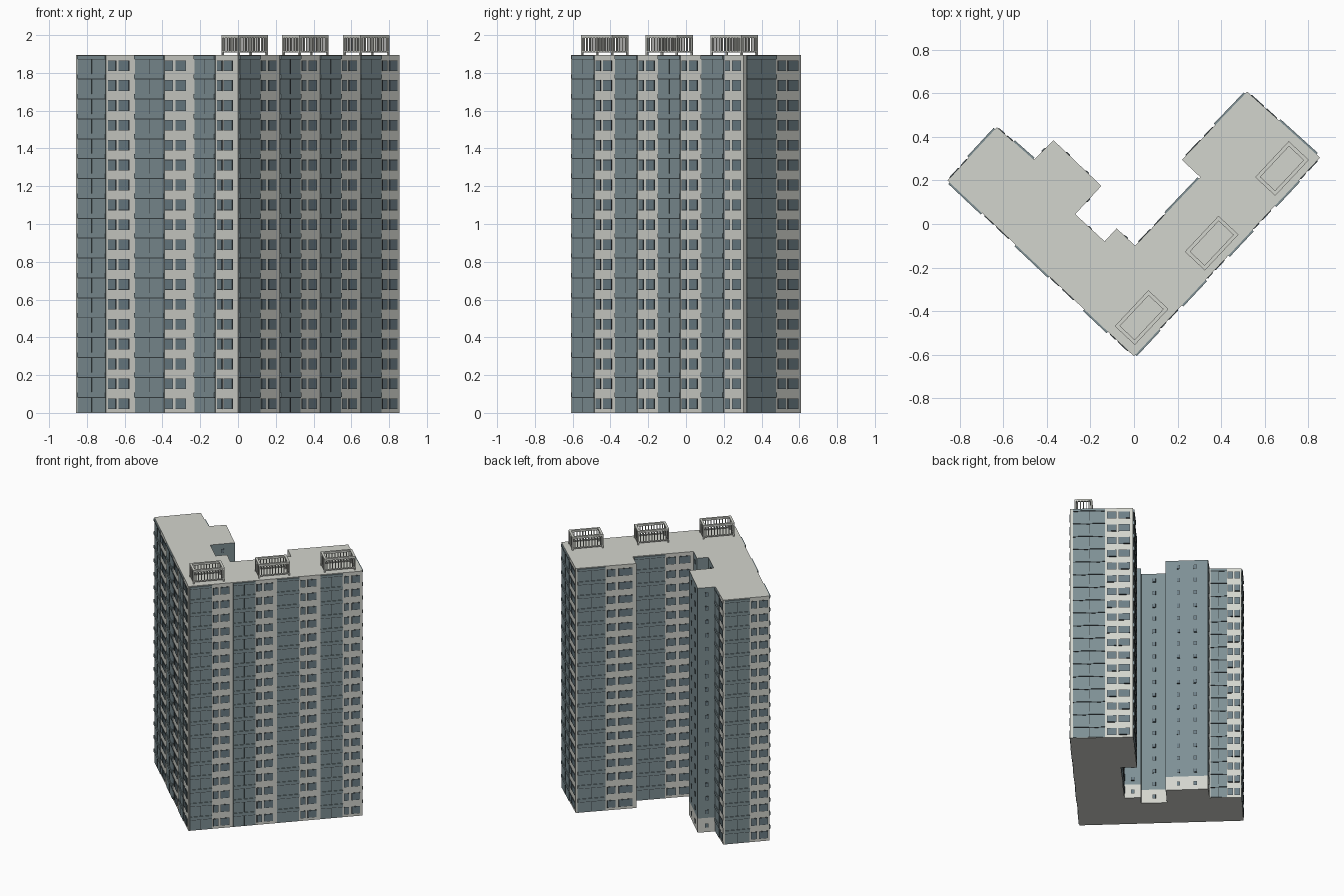
import bpy, bmesh
from mathutils import Vector

if "Cube" in bpy.data.objects:
    bpy.data.objects.remove(bpy.data.objects["Cube"])

FLOORS, ROOF, BASE = 18, 1.895, 0.11
STEP = ROOF / FLOORS


def material(name, rgb):
    m = bpy.data.materials.new(name)
    m.diffuse_color = (*rgb, 1)
    m.use_nodes = True
    m.node_tree.nodes["Principled BSDF"].inputs["Base Color"].default_value = m.diffuse_color
    return m


wall = material("pale wall", (0.65, 0.66, 0.61))
blue = material("blue grey paint", (0.21, 0.28, 0.30))
glass = material("window glass", (0.15, 0.21, 0.24))
dark = material("dark trim", (0.04, 0.05, 0.055))

# Footprint corners, counterclockwise from the front corner
PLAN = [Vector(p) for p in (
    (0, -0.608), (0.855, 0.305), (0.52, 0.608), (0.22, 0.295), (0.305, 0.215),
    (0.005, -0.1), (-0.08, -0.02), (-0.135, -0.08), (-0.27, 0.045),
    (-0.15, 0.175), (-0.37, 0.385), (-0.46, 0.295), (-0.63, 0.445), (-0.857, 0.2))]
N = len(PLAN)
PAINTED = range(5, 11)          # blue courtyard walls


def finish(bm, name, *mats):
    bmesh.ops.recalc_face_normals(bm, faces=bm.faces)
    me = bpy.data.meshes.new(name)
    bm.to_mesh(me)
    bm.free()
    ob = bpy.data.objects.new(name, me)
    for m in mats:
        me.materials.append(m)
    bpy.context.collection.objects.link(ob)
    return ob


def box(bm, origin, along, out, s, d, z):
    """Box spanning s along a direction, d outward and z upward."""
    v = [bm.verts.new((*(origin + along * a + out * b), c))
         for c in z for a, b in ((s[0], d[0]), (s[1], d[0]), (s[1], d[1]), (s[0], d[1]))]
    for f in ((3, 2, 1, 0), (4, 5, 6, 7), (0, 1, 5, 4), (1, 2, 6, 5), (2, 3, 7, 6), (3, 0, 4, 7)):
        bm.faces.new([v[i] for i in f])


# Tower body: base storey and painted upper walls
bm = bmesh.new()
rings = [[bm.verts.new((*p, z)) for p in PLAN] for z in (0, BASE, ROOF)]
bm.faces.new(rings[0][::-1])
bm.faces.new(rings[2])
for level in (0, 1):
    lo, hi = rings[level], rings[level + 1]
    for i in range(N):
        j = (i + 1) % N
        f = bm.faces.new((lo[i], lo[j], hi[j], hi[i]))
        f.material_index = 1 if level and i in PAINTED else 0
finish(bm, "tower_body", wall, blue)

# Facade layout: edge index -> bay spans and window spans as fractions of the edge
bays = {
    0: [((k + 0.03) / 4, (k + 0.54) / 4) for k in range(4)],
    1: [(0.05, 0.56)],
    2: [(0.03, 0.49)],
    4: [(0.02, 0.53)],
    11: [(0.02, 0.55)],
    12: [(0.04, 0.57)],
    13: [(0.012, 0.186), (0.366, 0.546), (0.733, 0.86)],
}
windows = {
    0: [((k + a) / 4, (k + b) / 4) for k in range(4) for a, b in ((0.57, 0.69), (0.74, 0.945))],
    1: [(0.59, 0.74), (0.77, 0.95)],
    2: [(0.52, 0.66), (0.71, 0.94)],
    4: [(0.55, 0.71), (0.76, 0.95)],
    11: [(0.57, 0.73), (0.78, 0.96)],
    12: [(0.60, 0.73), (0.77, 0.96)],
    13: [(0.198, 0.25), (0.262, 0.33), (0.551, 0.60), (0.616, 0.68), (0.872, 0.904), (0.913, 0.97)],
}
# Small courtyard windows: edge index -> centres
vents = {5: [0.5], 7: [0.5], 8: [0.5], 9: [0.3, 0.7], 10: [0.5]}

panels, ledges, trim, panes = (bmesh.new() for _ in range(4))


def window(a, d, n, s, z):
    e = 0.003
    box(trim, a, d, n, s, (-0.002, 0.002), z)
    box(panes, a, d, n, (s[0] + e, s[1] - e), (-0.002, 0.004), (z[0] + e, z[1] - e))


for i in range(N):
    a = PLAN[i]
    d = PLAN[(i + 1) % N] - a
    size = d.length
    d.normalize()
    n = Vector((d.y, -d.x))
    for s0, s1 in bays.get(i, []):
        s = (s0 * size, s1 * size)
        mid = (s[0] + s[1]) / 2
        box(panels, a, d, n, s, (-0.002, 0.004), (0.003, ROOF - 0.008))
        for k in range(FLOORS):
            z = k * STEP
            # Balcony ledge at the floor line, dark shadow gap and mullion
            box(trim, a, d, n, s, (-0.002, 0.005), (z + 0.08, z + 0.085))
            box(ledges, a, d, n, s, (-0.002, 0.009), (z + 0.085, min(z + 0.108, ROOF - 0.004)))
            box(trim, a, d, n, (mid - 0.0015, mid + 0.0015), (-0.002, 0.005), (z + 0.004, z + 0.08))
    for k in range(FLOORS):
        z = k * STEP
        for s0, s1 in windows.get(i, []):
            window(a, d, n, (s0 * size, s1 * size), (z + 0.02, z + 0.077))
        for c in vents.get(i, []):
            window(a, d, n, (c * size - 0.012, c * size + 0.012), (z + 0.035, z + 0.067))

finish(panels, "balcony_panels", blue)
finish(ledges, "balcony_ledges", blue)
finish(trim, "dark_frames", dark)
finish(panes, "window_panes", glass)

# Rooftop cages aligned with the right-hand wing
u = (PLAN[1] - PLAN[0]).normalized()
w = Vector((u.y, -u.x))
L, W, T = 0.113, 0.063, 0.017     # half length, half width, frame width
for idx, c in enumerate(((0.035, -0.43), (0.357, -0.088), (0.68, 0.255))):
    c = Vector(c)
    bm = bmesh.new()
    for sgn in (-1, 1):
        for z in ((1.985, 2.0), (1.908, 1.916)):
            t = T if z[1] == 2.0 else 0.008
            box(bm, c, u, w, (-L, L), sorted((sgn * W, sgn * (W - t))), z)
            box(bm, c, u, w, sorted((sgn * L, sgn * (L - t))), (-W + t, W - t), z)
        # Corner posts
        for sw in (-1, 1):
            box(bm, c, u, w, sorted((sgn * L, sgn * (L - 0.01))),
                sorted((sw * W, sw * (W - 0.01))), (ROOF - 0.002, 1.985))
        # Upright bars
        for k in range(1, 11):
            x = -L + 2 * L * k / 11
            box(bm, c, u, w, (x - 0.003, x + 0.003),
                sorted((sgn * (W - 0.001), sgn * (W - 0.007))), (1.916, 1.985))
        for k in range(1, 6):
            y = -W + 2 * W * k / 6
            box(bm, c, u, w, sorted((sgn * (L - 0.001), sgn * (L - 0.007))),
                (y - 0.003, y + 0.003), (1.916, 1.985))
    finish(bm, f"roof_cage_{idx + 1}", wall)
